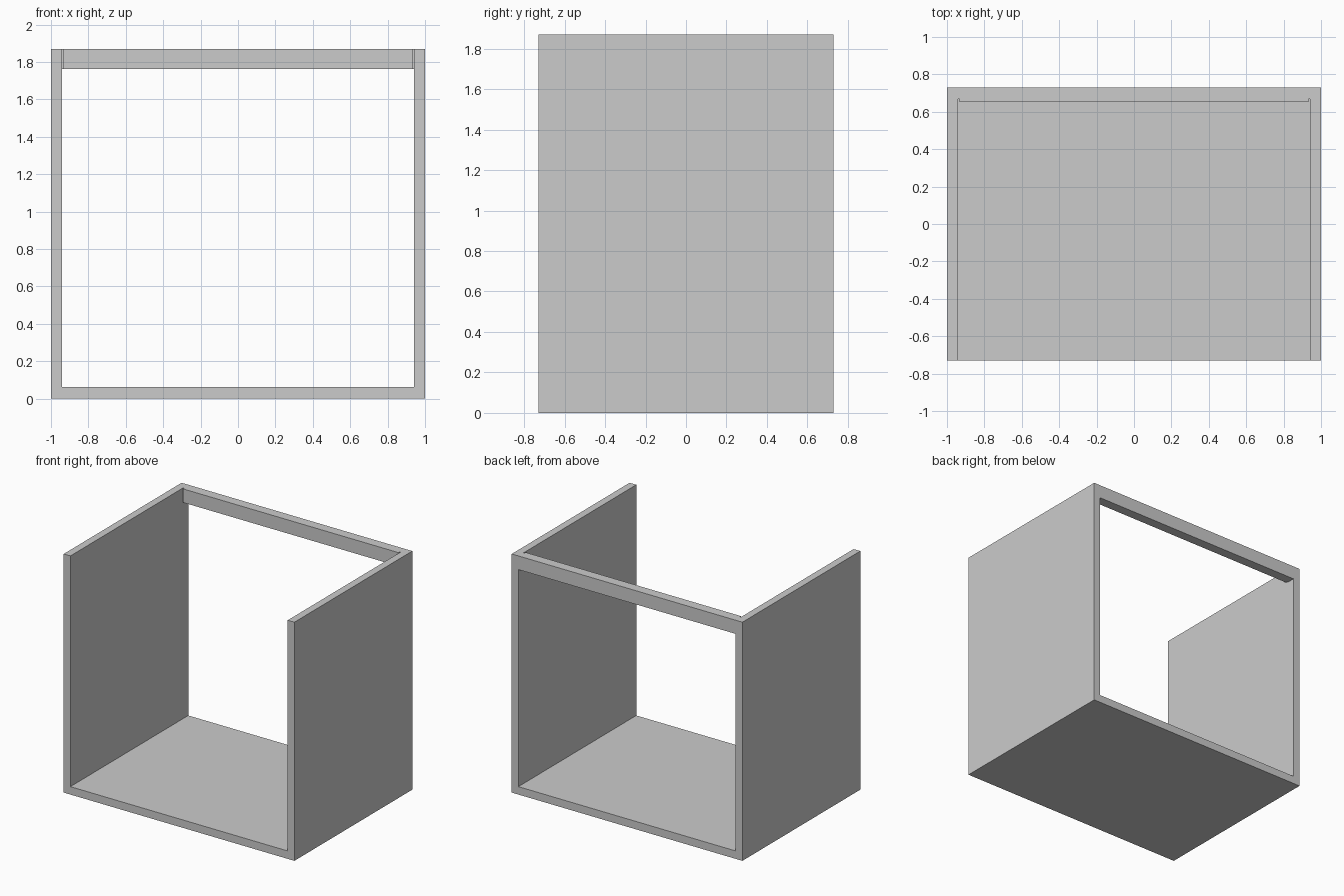
import bpy, bmesh

if "Cube" in bpy.data.objects:
    bpy.data.objects.remove(bpy.data.objects["Cube"])

W, D, H = 1.0, 0.73, 1.87   # half width, half depth, height
INNER = 0.942               # inner face of the side panels


def prism(name, outline, z0, z1):
    """Extrude a plan-view outline from z0 up to z1."""
    bm = bmesh.new()
    face = bm.faces.new([bm.verts.new((x, y, z0)) for x, y in outline])
    ext = bmesh.ops.extrude_face_region(bm, geom=[face])
    top = [v for v in ext["geom"] if isinstance(v, bmesh.types.BMVert)]
    bmesh.ops.translate(bm, verts=top, vec=(0, 0, z1 - z0))
    bmesh.ops.recalc_face_normals(bm, faces=bm.faces)
    mesh = bpy.data.meshes.new(name)
    bm.to_mesh(mesh)
    bm.free()
    obj = bpy.data.objects.new(name, mesh)
    bpy.context.collection.objects.link(obj)
    return obj


def rect(x0, x1, y0, y1):
    return [(x0, y0), (x1, y0), (x1, y1), (x0, y1)]


# Side panels
prism("left_side_panel", rect(-W, -INNER, -D, D), 0, H)
prism("right_side_panel", rect(INNER, W, -D, D), 0, H)

# Bottom panel between the sides
prism("bottom_panel", rect(-INNER, INNER, -D, D), 0, 0.062)

# Rear top rail, with small notches at its front corners
n, front, notch = 0.934, 0.652, 0.668
half = [(n, front), (n, notch), (INNER, notch), (INNER, D)]
prism("back_top_rail", half + [(-x, y) for x, y in reversed(half)], 1.763, H)
